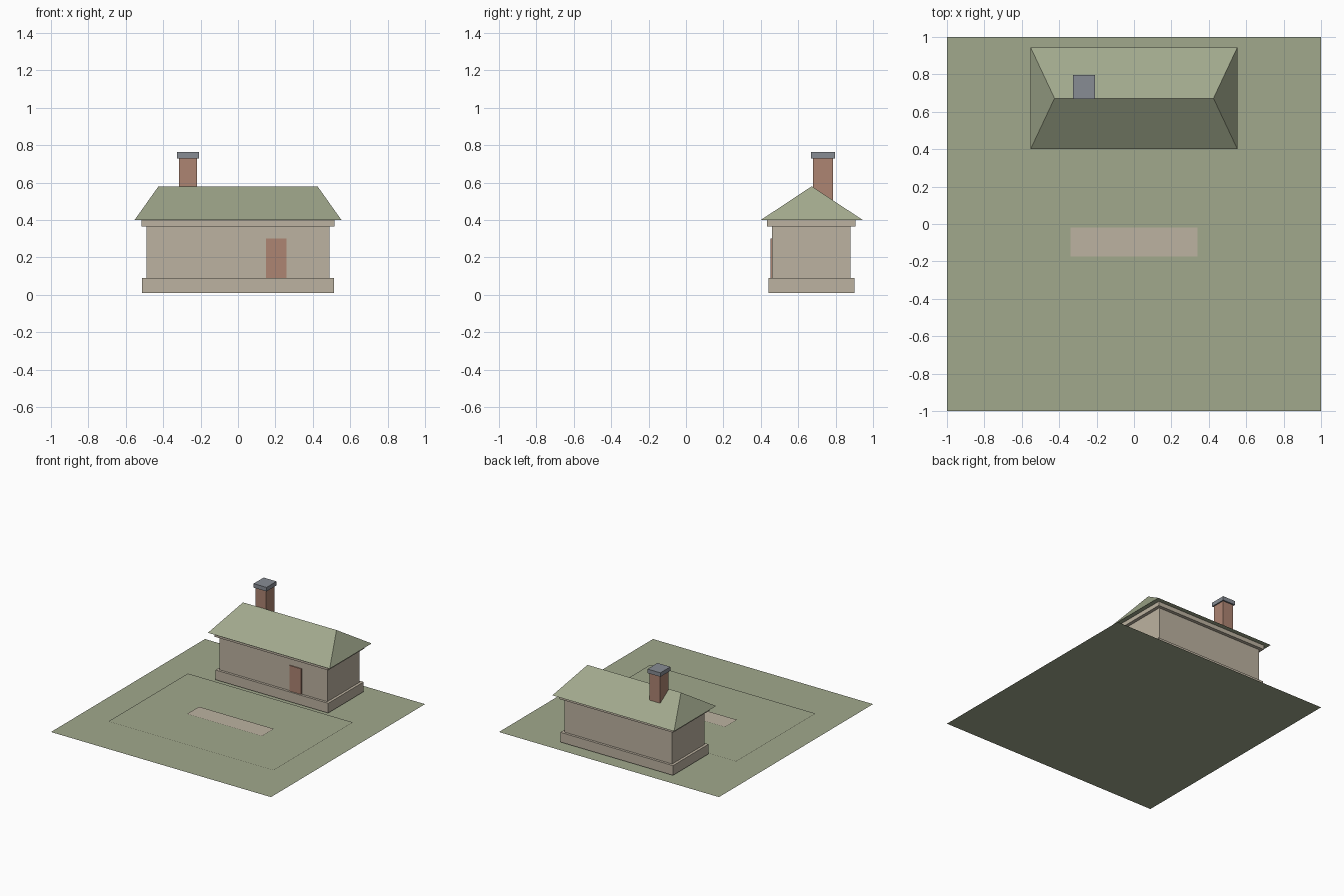
import bpy
import bmesh

cube = bpy.data.objects.get("Cube")
if cube:
    bpy.data.objects.remove(cube, do_unlink=True)


def material(name, srgb):
    color = [((c + 0.055) / 1.055) ** 2.4 for c in srgb] + [1.0]
    mat = bpy.data.materials.new(name)
    mat.diffuse_color = color
    mat.use_nodes = True
    bsdf = next(n for n in mat.node_tree.nodes if n.type == 'BSDF_PRINCIPLED')
    bsdf.inputs["Base Color"].default_value = color
    return mat


green = material("sage green", (0.63, 0.66, 0.55))
stone = material("warm stone", (0.74, 0.70, 0.63))
brick = material("brick red", (0.68, 0.52, 0.45))
slate = material("slate grey", (0.53, 0.55, 0.58))


def finish(name, bm, mat):
    bmesh.ops.recalc_face_normals(bm, faces=bm.faces)
    mesh = bpy.data.meshes.new(name)
    bm.to_mesh(mesh)
    bm.free()
    mesh.materials.append(mat)
    obj = bpy.data.objects.new(name, mesh)
    bpy.context.collection.objects.link(obj)
    return obj


def box(name, x, y, z, mat):
    """Box spanning the (low, high) ranges on each axis."""
    bm = bmesh.new()
    bmesh.ops.create_cube(bm, size=1)
    for v in bm.verts:
        for i, (low, high) in enumerate((x, y, z)):
            v.co[i] = high if v.co[i] > 0 else low
    return finish(name, bm, mat)


def sheet(name, x, y, z, mat):
    """Flat rectangle facing up."""
    bm = bmesh.new()
    corners = [(x[0], y[0]), (x[1], y[0]), (x[1], y[1]), (x[0], y[1])]
    face = bm.faces.new([bm.verts.new((a, b, z)) for a, b in corners])
    face.normal_update()
    mesh = bpy.data.meshes.new(name)
    bm.to_mesh(mesh)
    bm.free()
    mesh.materials.append(mat)
    bpy.context.collection.objects.link(bpy.data.objects.new(name, mesh))


# Ground, lawn and paving
sheet("ground", (-1, 1), (-1, 1), 0, green)
sheet("lawn", (-0.75, 0.75), (-0.61, 0.42), 0.005, green)
sheet("paving", (-0.34, 0.34), (-0.175, -0.02), 0.01, stone)

# House body
box("plinth", (-0.512, 0.512), (0.44, 0.9), (0.01, 0.09), stone)
box("walls", (-0.49, 0.49), (0.46, 0.88), (0.09, 0.365), stone)
box("cornice", (-0.517, 0.517), (0.433, 0.907), (0.365, 0.4), stone)
box("door", (0.15, 0.258), (0.452, 0.461), (0.09, 0.3), brick)

# Hipped roof: a box whose top is pinched into a ridge
roof = box("roof", (-0.553, 0.553), (0.4, 0.945), (0.4, 0.58), green)
bm = bmesh.new()
bm.from_mesh(roof.data)
for v in bm.verts:
    if v.co.z > 0.5:
        v.co.x = 0.425 if v.co.x > 0 else -0.425
        v.co.y = 0.672
bmesh.ops.remove_doubles(bm, verts=bm.verts, dist=0.001)
bmesh.ops.recalc_face_normals(bm, faces=bm.faces)
bm.to_mesh(roof.data)
bm.free()

# Chimney
box("chimney", (-0.315, -0.218), (0.678, 0.785), (0.45, 0.73), brick)
box("chimney_cap", (-0.325, -0.208), (0.667, 0.797), (0.73, 0.763), slate)
